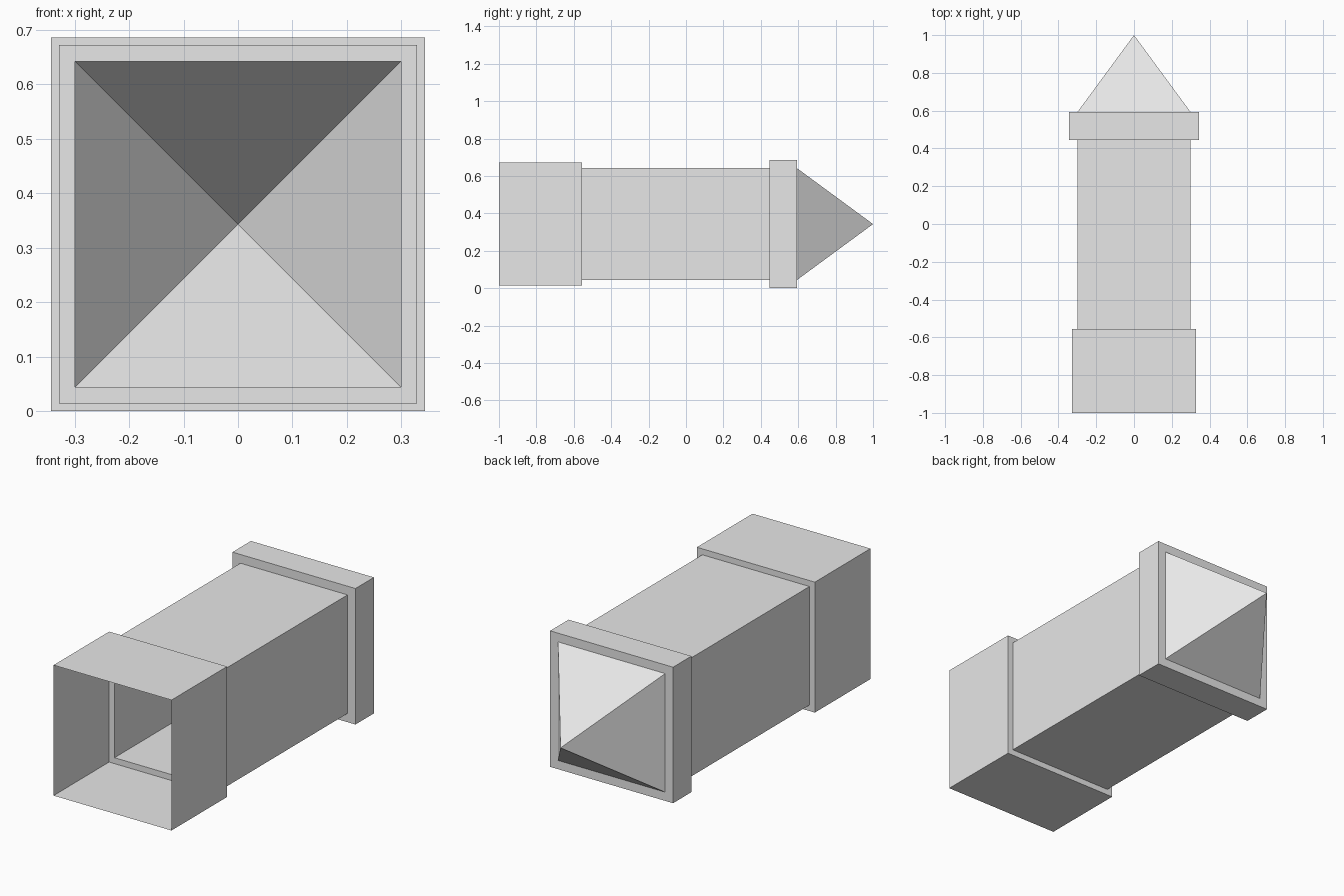
import bpy, bmesh

if "Cube" in bpy.data.objects:
    bpy.data.objects.remove(bpy.data.objects["Cube"])

CENTRE_Z = 0.343

grey = bpy.data.materials.new("light_grey")
grey.diffuse_color = (0.8, 0.8, 0.8, 1)
grey.use_nodes = True
grey.node_tree.nodes["Principled BSDF"].inputs["Base Color"].default_value = grey.diffuse_color


def square_shell(name, rings):
    """Thin open shell through square rings (y, half_width); half_width 0 is a point."""
    bm = bmesh.new()
    loops = []
    for y, r in rings:
        if r == 0:
            loops.append([bm.verts.new((0, y, CENTRE_Z))] * 4)
        else:
            loops.append([bm.verts.new((sx * r, y, CENTRE_Z + sz * r))
                          for sx, sz in ((-1, -1), (1, -1), (1, 1), (-1, 1))])
    for a, b in zip(loops, loops[1:]):
        for i in range(4):
            j = (i + 1) % 4
            corners = [a[i], b[i], b[j], a[j]]
            bm.faces.new(list(dict.fromkeys(corners)))
    mesh = bpy.data.meshes.new(name)
    bm.to_mesh(mesh)
    bm.free()
    mesh.materials.append(grey)
    obj = bpy.data.objects.new(name, mesh)
    bpy.context.collection.objects.link(obj)
    return obj


# Open front sleeve with its step down to the body
square_shell("front_sleeve", [(-1.0, 0.329), (-0.557, 0.329), (-0.557, 0.299)])
# Long square tube
square_shell("body_tube", [(-0.557, 0.299), (0.446, 0.299)])
# Wider collar, stepping out and back in
square_shell("collar", [(0.446, 0.299), (0.446, 0.343), (0.593, 0.343), (0.593, 0.299)])
# Pyramid point
square_shell("pointed_tip", [(0.593, 0.299), (1.0, 0)])
